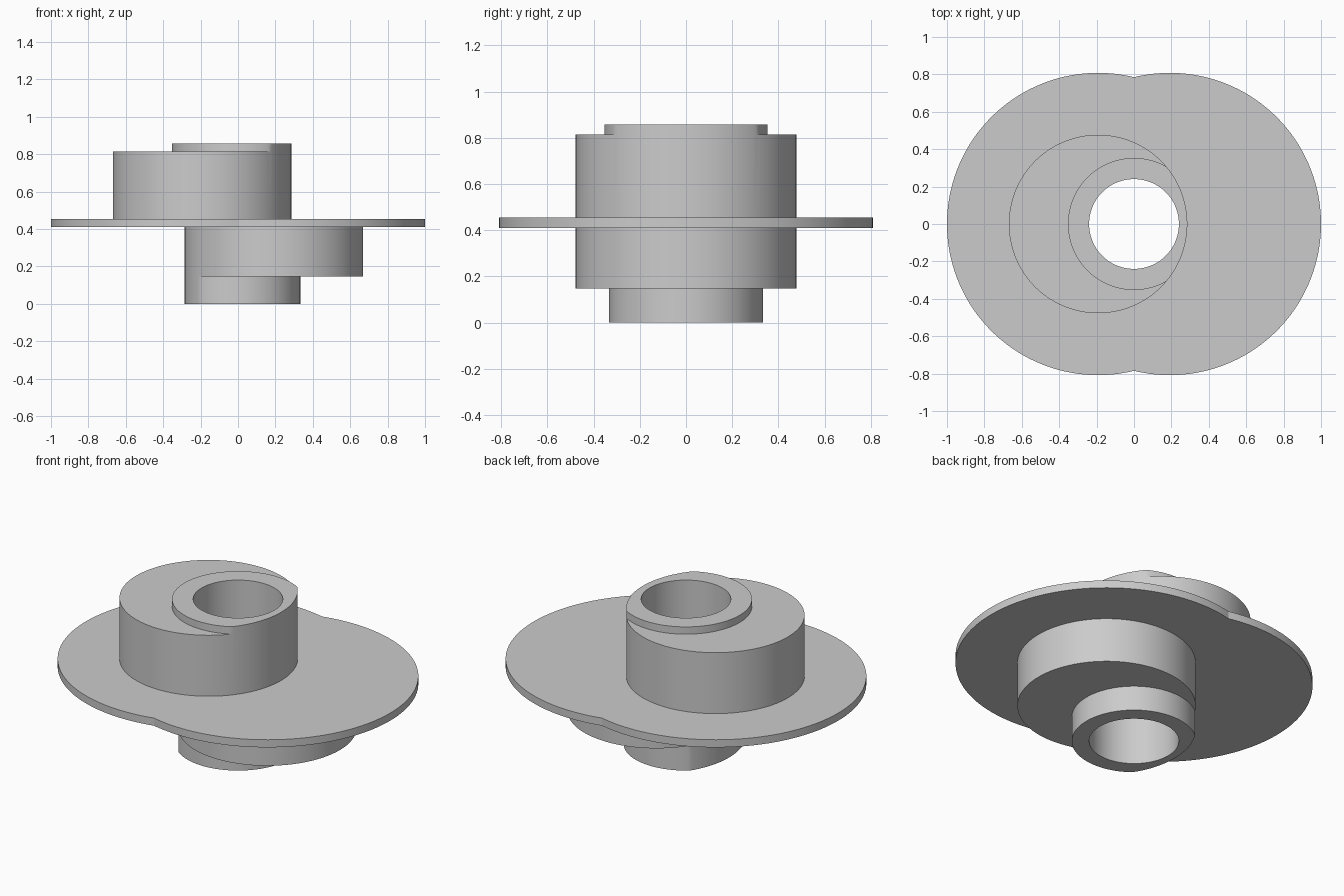
import bpy, bmesh
from math import sin, cos, pi, sqrt, radians

if "Cube" in bpy.data.objects:
    bpy.data.objects.remove(bpy.data.objects["Cube"], do_unlink=True)

SEGMENTS = 192
OFFSET = 0.192          # eccentric shift of each disc from the bore axis


def circle(radius, cx=0.0):
    """Distance from the bore axis to a circle centred at x = cx."""
    return lambda a: cx * cos(a) + sqrt(radius ** 2 - (cx * sin(a)) ** 2)


def union(f, g):
    return lambda a: max(f(a), g(a))


def overlap(f, g):
    return lambda a: min(f(a), g(a))


# Cross-sections of each part
bore = circle(0.24)
upper_disc = circle(0.477, -OFFSET)
lower_disc = circle(0.477, OFFSET)
flange = union(circle(0.808, -OFFSET), circle(0.808, OFFSET))
top_collar = overlap(circle(0.353), upper_disc)
bottom_collar = overlap(circle(0.333), lower_disc)

# Parts stacked from the bottom up: cross-section, bottom, top
layers = [
    (bottom_collar, 0.0, 0.147),
    (lower_disc, 0.147, 0.41),
    (flange, 0.41, 0.455),
    (upper_disc, 0.455, 0.815),
    (top_collar, 0.815, 0.858),
]
height = layers[-1][2]
loops = [(bore, 0.0)]
for section, low, high in layers:
    loops += [(section, low), (section, high)]
loops.append((bore, height))

# Skin the loops into one closed body, bore included
bm = bmesh.new()
angles = [2 * pi * i / SEGMENTS for i in range(SEGMENTS)]
rings = [[bm.verts.new((f(a) * cos(a), f(a) * sin(a), z)) for a in angles]
         for f, z in loops]
for k, ring in enumerate(rings):
    above = rings[(k + 1) % len(rings)]
    for i in range(SEGMENTS):
        j = (i + 1) % SEGMENTS
        bm.faces.new((ring[i], ring[j], above[j], above[i]))

# Where a collar runs flush with its disc, weld the shared edge
bmesh.ops.remove_doubles(bm, verts=bm.verts, dist=0.0002)
bmesh.ops.recalc_face_normals(bm, faces=bm.faces)
mesh = bpy.data.meshes.new("eccentric_bushing")
bm.to_mesh(mesh)
bm.free()
body = bpy.data.objects.new("eccentric_bushing", mesh)
bpy.context.collection.objects.link(body)

# Plain grey material
grey = bpy.data.materials.new("plain grey")
grey.use_nodes = True
colour = (0.6, 0.6, 0.6, 1.0)
grey.diffuse_color = colour
grey.node_tree.nodes["Principled BSDF"].inputs["Base Color"].default_value = colour
mesh.materials.append(grey)

# Smooth walls, sharp rims
bpy.ops.object.select_all(action="DESELECT")
body.select_set(True)
bpy.context.view_layer.objects.active = body
bpy.ops.object.shade_smooth_by_angle(angle=radians(25))
